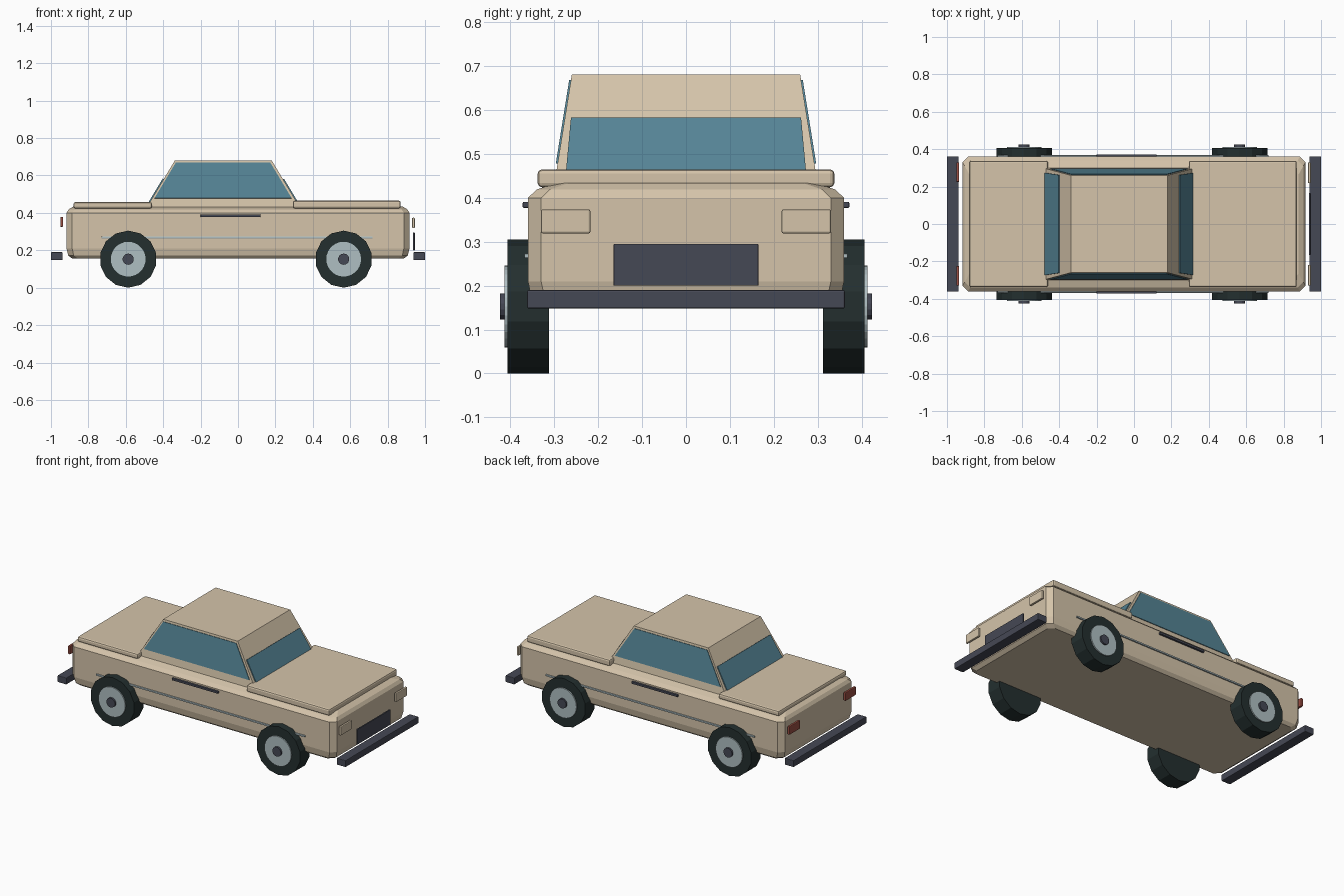
import bpy, bmesh, math
from mathutils import Vector

cube = bpy.data.objects.get("Cube")
if cube:
    bpy.data.objects.remove(cube, do_unlink=True)


def material(name, rgb):
    m = bpy.data.materials.new(name)
    m.use_nodes = True
    m.diffuse_color = (*rgb, 1)
    m.node_tree.nodes["Principled BSDF"].inputs["Base Color"].default_value = (*rgb, 1)
    return m


BEIGE = material("beige_paint", (0.66, 0.55, 0.40))
GLASS = material("blue_glass", (0.09, 0.23, 0.30))
RUBBER = material("tyre_rubber", (0.017, 0.028, 0.028))
SLATE = material("dark_slate", (0.06, 0.065, 0.09))
STEEL = material("pale_steel", (0.43, 0.52, 0.54))
RED = material("tail_red", (0.32, 0.075, 0.055))


def finish(name, bm, mat):
    bmesh.ops.recalc_face_normals(bm, faces=bm.faces)
    mesh = bpy.data.meshes.new(name)
    bm.to_mesh(mesh)
    bm.free()
    mesh.materials.append(mat)
    ob = bpy.data.objects.new(name, mesh)
    bpy.context.collection.objects.link(ob)
    return ob


def loft(name, rings, mat):
    """Bridge a stack of equal-length point loops and cap both ends."""
    bm = bmesh.new()
    loops = [[bm.verts.new(p) for p in ring] for ring in rings]
    n = len(loops[0])
    for a, b in zip(loops, loops[1:]):
        for i in range(n):
            j = (i + 1) % n
            bm.faces.new((a[i], a[j], b[j], b[i]))
    bm.faces.new(loops[0])
    bm.faces.new(loops[-1])
    return finish(name, bm, mat)


def box(name, x, y, z, mat, bevel=0.0):
    ring = [(x[0], y[0]), (x[1], y[0]), (x[1], y[1]), (x[0], y[1])]
    ob = loft(name, [[(px, py, h) for px, py in ring] for h in z], mat)
    if bevel:
        mod = ob.modifiers.new("soft_edges", "BEVEL")
        mod.width = bevel
        mod.segments = 2
    return ob


def plate(name, corners, mat, thick=0.006):
    """Thin panel raised outward from a sloping cabin face."""
    c = [Vector(p) for p in corners]
    n = (c[1] - c[0]).cross(c[3] - c[0]).normalized()
    if n.dot(sum(c, Vector()) / 4 - Vector((-0.08, 0, 0.5))) < 0:
        n = -n
    return loft(name, [[p - n * 0.002 for p in c], [p + n * thick for p in c]], mat)


# Main body: chamfered plan, rounded sill and sloping shoulder
def body_ring(z, hx, hy, c=0.03):
    quarter = [(hx, hy - c), (hx - c, hy)]
    pts = quarter + [(-x, y) for x, y in reversed(quarter)]
    pts += [(-x, -y) for x, y in pts]
    return [(x, y, z) for x, y in pts]


loft("body", [body_ring(*r) for r in (
    (0.155, 0.885, 0.335), (0.172, 0.908, 0.352), (0.21, 0.917, 0.36),
    (0.40, 0.917, 0.36), (0.419, 0.905, 0.34), (0.434, 0.88, 0.295))], BEIGE)

# Bonnet and boot lids
box("bonnet", (0.293, 0.87), (-0.338, 0.338), (0.424, 0.465), BEIGE, 0.01)
box("boot_lid", (-0.88, -0.46), (-0.338, 0.338), (0.424, 0.457), BEIGE, 0.01)

# Cabin and its sloping faces
ROOF = 0.681


def front_x(z):
    return 0.18 + (ROOF - z) * 0.6


def rear_x(z):
    return -0.337 - (ROOF - z) * 0.6


def side_y(z):
    return 0.26 + (ROOF - z) * 0.16


loft("cabin", [[(front_x(z), side_y(z), z), (rear_x(z), side_y(z), z),
                (rear_x(z), -side_y(z), z), (front_x(z), -side_y(z), z)]
               for z in (0.428, ROOF)], BEIGE)

# Windscreen and rear window
lo, hi = 0.44, 0.58
for name, edge in (("windscreen", front_x), ("rear_window", rear_x)):
    plate(name, [(edge(lo), -0.275, lo), (edge(lo), 0.275, lo),
                 (edge(hi), 0.262, hi), (edge(hi), -0.262, hi)], GLASS)

# Everything mirrored left and right
lo, hi = 0.478, 0.668
for side, s in (("back", 1), ("front", -1)):
    plate("side_window_" + side,
          [(rear_x(lo) + 0.012, s * side_y(lo), lo), (front_x(lo) - 0.015, s * side_y(lo), lo),
           (front_x(hi) - 0.015, s * side_y(hi), hi), (rear_x(hi) + 0.012, s * side_y(hi), hi)],
          GLASS, 0.004)

    def span(a, b):
        return sorted((s * a, s * b))

    box("door_handle_" + side, (-0.2, 0.12), span(0.355, 0.372), (0.377, 0.391), SLATE, 0.003)
    box("side_trim_" + side, (-0.73, 0.72), span(0.355, 0.368), (0.263, 0.273), STEEL, 0.002)
    box("headlight_" + side, (0.931, 0.945), span(0.218, 0.33), (0.319, 0.374), BEIGE, 0.004)
    box("tail_light_" + side, (-0.95, -0.935), span(0.225, 0.33), (0.325, 0.378), RED, 0.004)

# Bumpers and number plate
box("front_bumper", (0.938, 1.0), (-0.362, 0.362), (0.148, 0.19), SLATE, 0.004)
box("rear_bumper", (-1.0, -0.938), (-0.362, 0.362), (0.148, 0.19), SLATE, 0.004)
box("number_plate", (0.936, 0.945), (-0.165, 0.165), (0.2, 0.295), SLATE, 0.002)


# Wheels: tyre, hubcap and hub
def disc(name, x, s, radius, y0, y1, sides, mat):
    rings = [[(x + radius * math.sin(i * math.tau / sides), s * y,
               0.1525 + radius * math.cos(i * math.tau / sides)) for i in range(sides)]
             for y in (y0, y1)]
    return loft(name, rings, mat)


for axle, x in (("rear", -0.587), ("front", 0.565)):
    for side, s in (("back", 1), ("near", -1)):
        tag = f"_{axle}_{side}"
        disc("tyre" + tag, x, s, 0.1525, 0.312, 0.406, 14, RUBBER)
        disc("hubcap" + tag, x, s, 0.093, 0.39, 0.413, 28, STEEL)
        disc("hub" + tag, x, s, 0.03, 0.4, 0.424, 14, SLATE)
